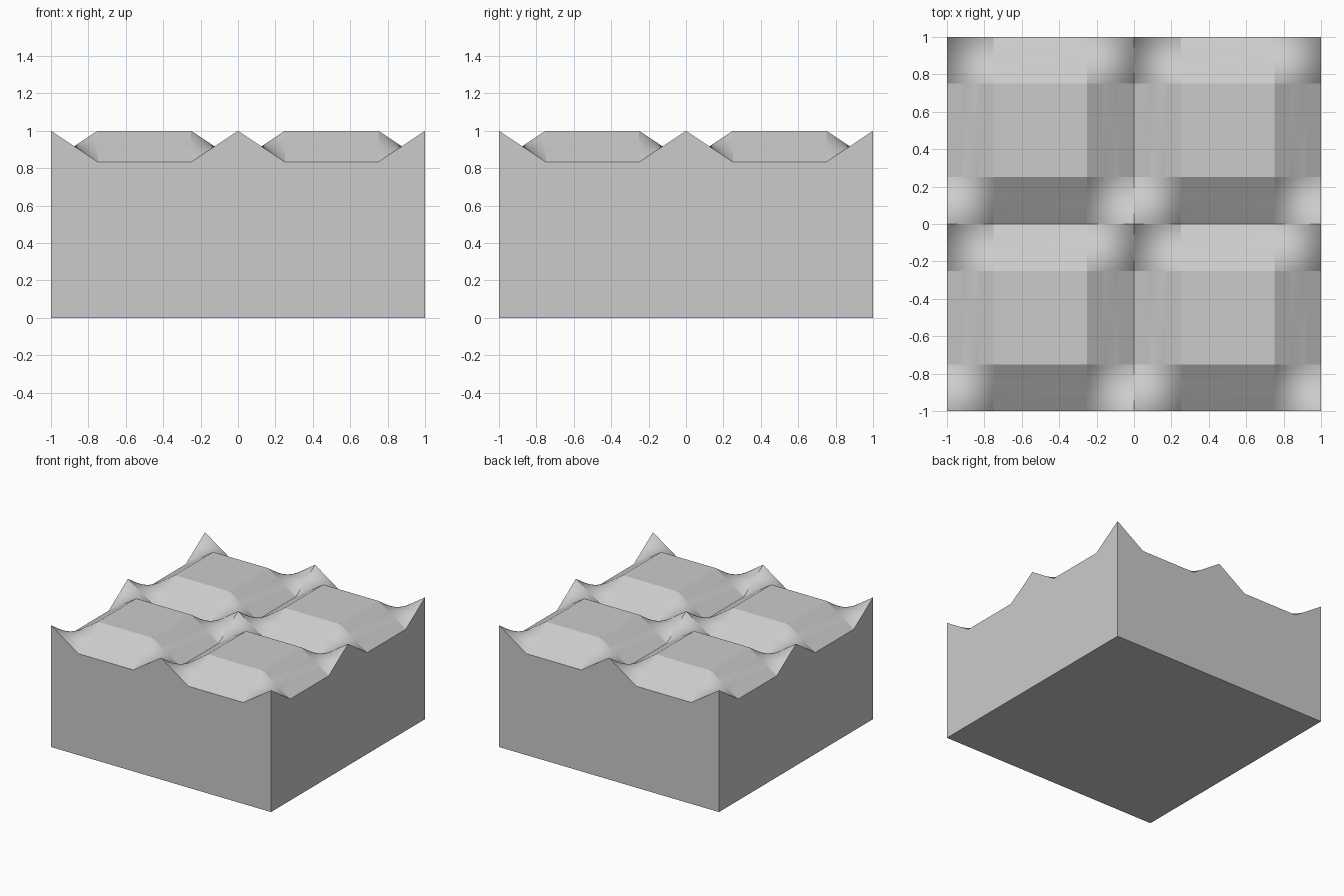
import bpy, bmesh, math

if "Cube" in bpy.data.objects:
    bpy.data.objects.remove(bpy.data.objects["Cube"])

N = 16        # subdivisions across each curved corner patch
DIP = 1 / 6   # depth of the valleys between tile plateaus
RIM = 0.25    # width of the sloping rim of each 1 x 1 tile


def rim(t):
    """0 on a tile border, rising to 1 on the tile's plateau."""
    return min(abs(t - round(t)) / RIM, 1.0)


def height(x, y):
    u, v = rim(x), rim(y)
    return 1 - DIP * (u + v - 2 * u * v)


# Grid lines: dense in the rims, none across the flat plateaus
line = [i * RIM / N for i in range(N + 1)]
tile = line + [1 - t for t in reversed(line)]
coords = [t - 1 for t in tile] + tile[1:]

# Undulating top surface
bm = bmesh.new()
rows = [[bm.verts.new((x, y, height(x, y))) for x in coords] for y in coords]
for a, b in zip(rows, rows[1:]):
    for i in range(len(coords) - 1):
        bm.faces.new((a[i], a[i + 1], b[i + 1], b[i]))

# Side walls dropped to the ground, then the base
border = [e for e in bm.edges if e.is_boundary]
walls = bmesh.ops.extrude_edge_only(bm, edges=border)["geom"]
for v in walls:
    if isinstance(v, bmesh.types.BMVert):
        v.co.z = 0
bmesh.ops.contextual_create(
    bm, geom=[e for e in walls if isinstance(e, bmesh.types.BMEdge) and e.is_boundary])
bmesh.ops.recalc_face_normals(bm, faces=bm.faces)

mesh = bpy.data.meshes.new("wavy_block")
bm.to_mesh(mesh)
bm.free()
block = bpy.data.objects.new("wavy_block", mesh)
bpy.context.collection.objects.link(block)

# Smooth saddles, crisp creases
bpy.context.view_layer.objects.active = block
block.select_set(True)
bpy.ops.object.shade_smooth_by_angle(angle=math.radians(7))
